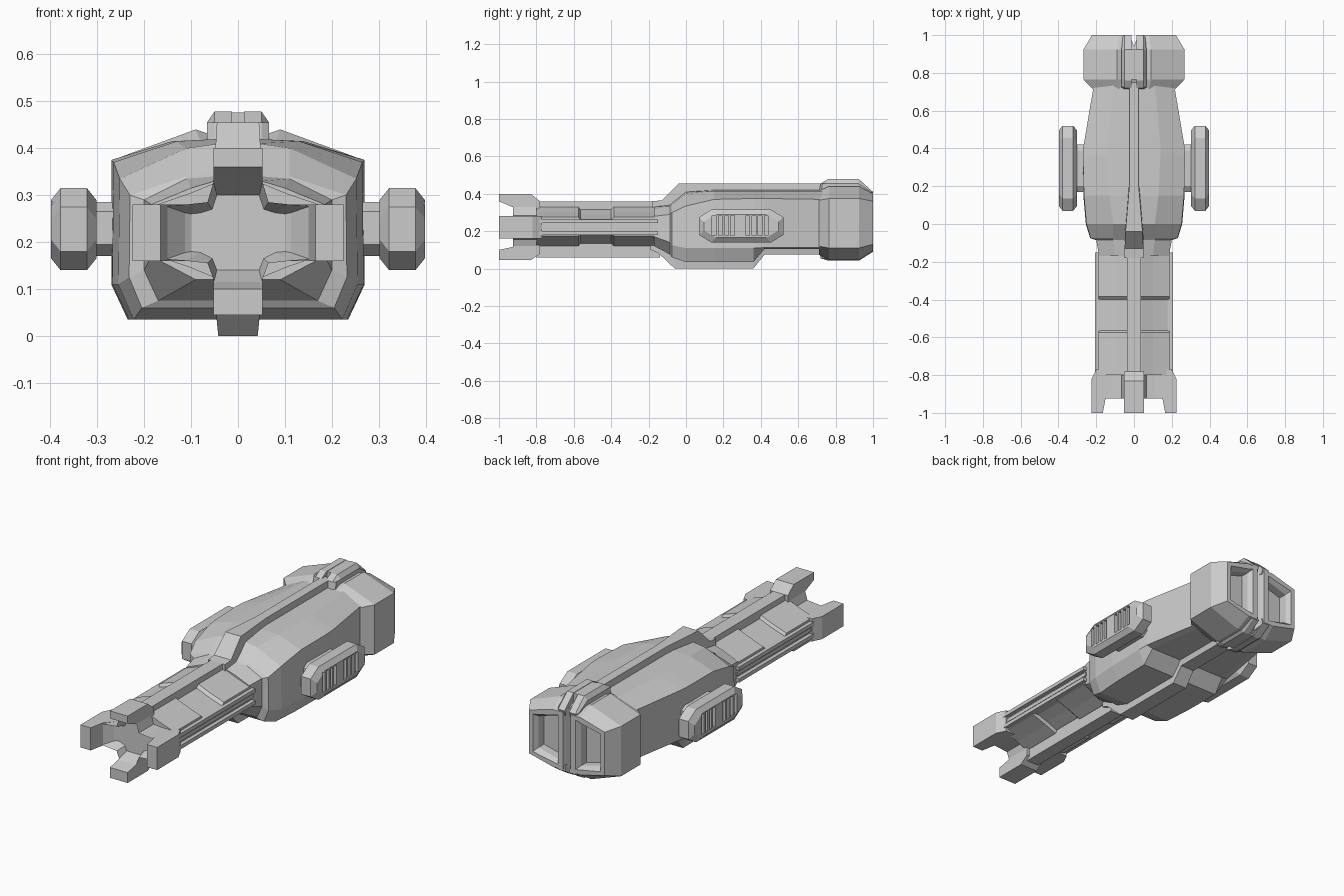
import bpy, bmesh


def loft(name, rings, mirror=False):
    """Skin a closed solid through rings of 3D points."""
    bm = bmesh.new()
    vr = [[bm.verts.new(p) for p in r] for r in rings]
    n = len(vr[0])
    for a, b in zip(vr, vr[1:]):
        for i in range(n):
            bm.faces.new((a[i], a[(i + 1) % n], b[(i + 1) % n], b[i]))
    bm.faces.new(vr[0])
    bm.faces.new(vr[-1])
    bmesh.ops.recalc_face_normals(bm, faces=bm.faces)
    me = bpy.data.meshes.new(name)
    bm.to_mesh(me)
    bm.free()
    ob = bpy.data.objects.new(name, me)
    bpy.context.collection.objects.link(ob)
    if mirror:
        m = ob.modifiers.new("Mirror", 'MIRROR')
        m.use_mirror_merge = False
    return ob


def ring(y, half):
    """Symmetric cross-section from right-half (x, z) points, top to bottom."""
    return [(x, y, z) for x, z in half] + [(-x, y, z) for x, z in reversed(half)]


def body(name, stations):
    return loft(name, [ring(y, h) for y, h in stations])


def side_profile(name, pts, w):
    """Extrude a (y, z) profile across x."""
    return loft(name, [[(x, y, z) for y, z in pts] for x in (-w, w)])


def box(name, x, y, z, mirror=False):
    return loft(name, [[(x[0], v, z[0]), (x[1], v, z[0]), (x[1], v, z[1]), (x[0], v, z[1])]
                       for v in y], mirror)


def cut(ob, cutter):
    cutter.hide_render = True
    cutter.hide_set(True)
    m = ob.modifiers.new("Cut", 'BOOLEAN')
    m.operation = 'DIFFERENCE'
    m.solver = 'EXACT'
    m.object = cutter
    # cut before mirroring
    ob.modifiers.move(len(ob.modifiers) - 1, 0)


# Main hull
body("hull", [
    (-0.17, [(.05, .33), (.10, .315), (.185, .28), (.185, .17), (.09, .12)]),
    (-0.085, [(.05, .34), (.11, .335), (.20, .29), (.20, .14), (.17, .075)]),
    (-0.075, [(.05, .35), (.11, .34), (.23, .30), (.232, .125), (.205, .06)]),
    (0.00, [(.04, .41), (.11, .40), (.252, .335), (.255, .11), (.222, .035)]),
    (0.15, [(.03, .42), (.13, .415), (.265, .37), (.268, .11), (.232, .035)]),
    (0.36, [(.03, .42), (.14, .415), (.27, .375), (.27, .11), (.235, .035)]),
    (0.42, [(.03, .42), (.14, .415), (.266, .375), (.266, .112), (.23, .105)]),
    (0.74, [(.03, .42), (.11, .415), (.212, .37), (.212, .112), (.18, .105)])])

# Spine and keel on the hull
body("hull_spine", [
    (-0.18, [(.05, .36), (.05, .30)]), (-0.13, [(.05, .365), (.05, .30)]),
    (-0.04, [(.045, .455), (.05, .33)]), (0.20, [(.025, .455), (.03, .38)]),
    (0.75, [(.025, .455), (.03, .38)])])
body("hull_keel", [
    (-0.19, [(.05, .16), (.05, .10)]), (-0.15, [(.05, .16), (.05, .085)]),
    (-0.06, [(.052, .10), (.042, .0)]), (0.36, [(.052, .10), (.042, .0)]),
    (0.42, [(.05, .12), (.04, .075)]), (0.75, [(.05, .12), (.04, .075)])])


# Barrel with a narrower middle section
def barrel(d):
    return [(.04, .33 - d), (.10, .305 - d), (.187, .275 - d), (.187, .175 + d),
            (.10, .145 + d), (.04, .12 + d)]


body("barrel", [(-0.80, barrel(0)), (-0.575, barrel(0)), (-0.565, barrel(.015)),
                (-0.40, barrel(.015)), (-0.385, barrel(0)), (-0.12, barrel(0))])

# Barrel top, bottom and side rails
box("top_rail", (-.036, .036), (-.80, -.14), (.28, .36))
box("bottom_rail", (-.036, .036), (-.80, -.14), (.06, .17))
for i, (z0, z1, x) in enumerate([(.18, .20, .207), (.212, .232, .195), (.243, .263, .207)]):
    box(f"side_rail_{i}", (.15, x), (-.79, -.15), (z0, z1), True)

# Muzzle core with dished front, and four prongs
core = [(.05, .335), (.065, .285), (.11, .28), (.18, .275), (.18, .165), (.11, .16),
        (.065, .155), (.05, .115)]
dish = [(.045, .30), (.055, .27), (.08, .262), (.10, .26), (.10, .18), (.08, .178),
        (.055, .165), (.045, .14)]
body("muzzle_core", [(-0.78, core), (-0.925, core), (-0.87, dish)])
side = [(.225, -1), (.165, -1), (.15, -.92), (.105, -.87), (.105, -.77), (.20, -.77), (.225, -.82)]
loft("side_prong", [[(x, y, z) for x, y in side] for z in (.16, .28)], True)
side_profile("top_prong", [(-1, .40), (-.83, .40), (-.78, .36), (-.78, .29), (-.87, .30),
                           (-.93, .33), (-1, .36)], .052)
side_profile("bottom_prong", [(-1, .045), (-.83, .045), (-.78, .08), (-.78, .16), (-.87, .14),
                              (-.93, .115), (-1, .10)], .052)

# Engine block, nearly symmetric top to bottom, with nozzle recesses and rear groove
full = [(.06, .43), (.09, .44), (.267, .375), (.267, .11), (.09, .047), (.06, .055)]
engine = body("engine_block", [
    (0.71, [(.05, .41), (.08, .415), (.215, .365), (.215, .12), (.08, .075), (.05, .08)]),
    (0.765, full), (0.925, full),
    (1.0, [(.05, .40), (.08, .40), (.222, .36), (.222, .13), (.08, .095), (.05, .095)])])


def nozzle(y, g):
    return [(.045 + g, y, .385 - g), (.205 - g, y, .35 - g), (.205 - g, y, .14 + g),
            (.045 + g, y, .11 + g)]


cut(engine, loft("nozzle_cutter", [nozzle(1.01, 0), nozzle(.975, .022), nozzle(.93, .022)], True))
cut(engine, loft("rear_groove_cutter", [[(-.026, 1.01, z), (.026, 1.01, z), (0, .94, z)]
                                        for z in (0, .6)]))

# Engine crest and lower crest, notched on the centre line
for name, z in (("engine_crest", (.478, .40, .38, .455, .41)),
                ("lower_crest", (.043, .10, .12, .055, .09))):
    zo, zi, zr, zf, zb = z
    loft(name, [[(x0, .71, zi), (x0, .72, zf), (x0, .76, zo), (x0, .925, zo),
                 (x0, 1.0, zb), (x0, .99, zr)] for x0 in (.013, .05)]
         + [[(.066, .72, zi), (.066, .73, zf), (.066, .77, zf), (.066, .92, zf),
             (.06, .99, zb), (.06, .98, zr)]], True)
box("crest_filler", (-.014, .014), (.765, .925), (.045, .476))


# Side pods with vent slots, on struts
def pod_ring(x, g):
    hy, hz, cy, cz = .225 - g, .0875 - g, .065, .04
    return [(x, .295 + y, .2275 + z) for y, z in
            [(-hy, -hz + cz), (-hy + cy, -hz), (hy - cy, -hz), (hy, -hz + cz),
             (hy, hz - cz), (hy - cy, hz), (-hy + cy, hz), (-hy, hz - cz)]]


pod = loft("side_pod", [pod_ring(.302, .025), pod_ring(.322, 0), pod_ring(.378, 0),
                        pod_ring(.398, .025)], True)
for g in (.14, .32):
    for i in range(4):
        y = g + i * .033
        cut(pod, box("vent_cutter", (.365, .42), (y, y + .02), (.178, .285)))
strut = [(.17, .195), (.20, .17), (.39, .17), (.42, .195), (.42, .265), (.39, .285),
         (.20, .285), (.17, .265)]
loft("pod_strut", [[(x, y, z) for y, z in strut] for x in (.24, .31)], True)
